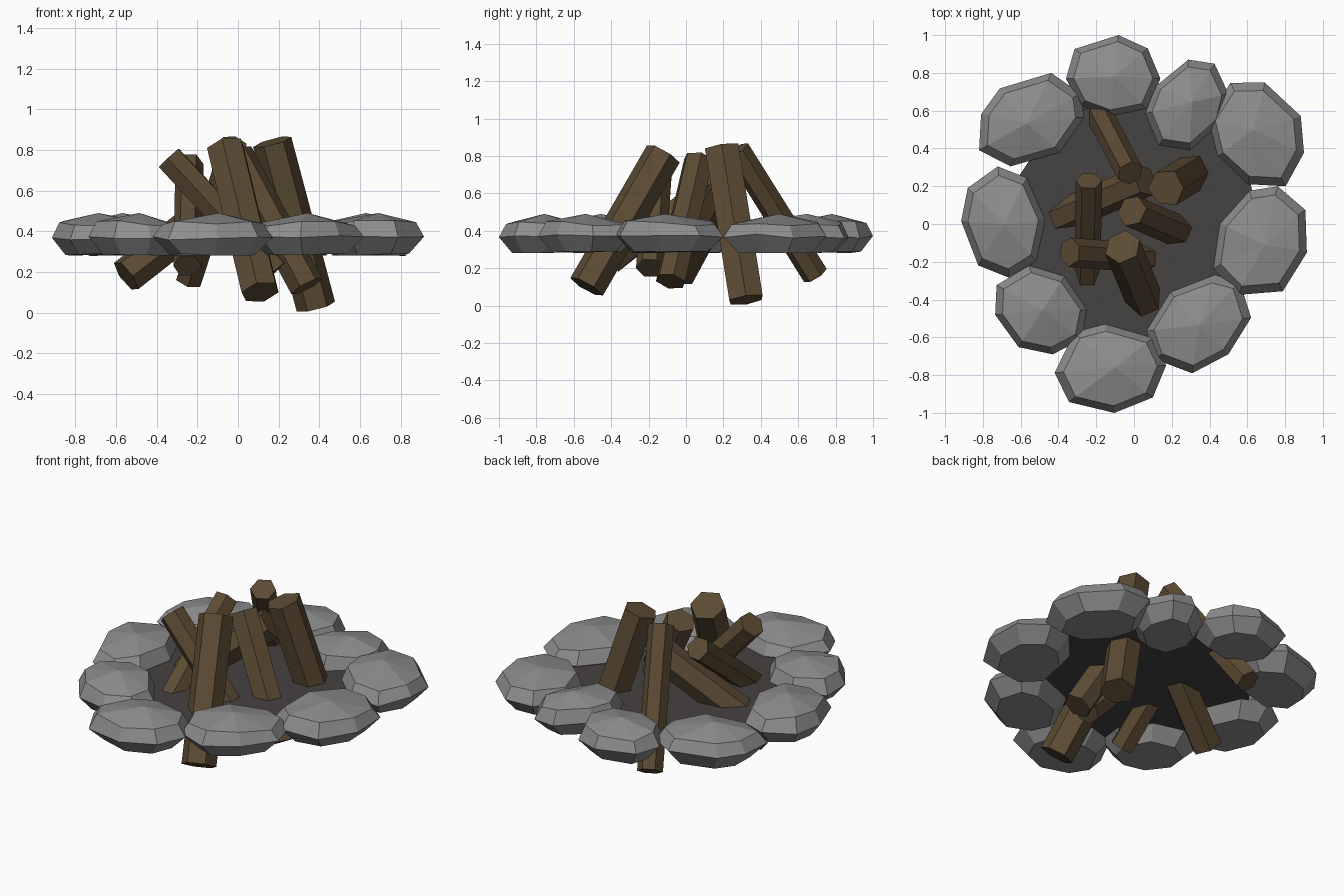
import bpy, bmesh, random
from math import cos, sin, pi, radians
from mathutils import Vector

if "Cube" in bpy.data.objects:
    bpy.data.objects.remove(bpy.data.objects["Cube"])

random.seed(4)


def material(name, rgb):
    m = bpy.data.materials.new(name)
    m.diffuse_color = (*rgb, 1)
    m.use_nodes = True
    m.node_tree.nodes["Principled BSDF"].inputs["Base Color"].default_value = m.diffuse_color
    return m


bark = material("bark", (0.105, 0.07, 0.034))
rock = material("rock", (0.27, 0.27, 0.27))
ash = material("ash", (0.062, 0.054, 0.054))


def finish(bm, name, mat):
    me = bpy.data.meshes.new(name)
    bmesh.ops.recalc_face_normals(bm, faces=bm.faces)
    bm.to_mesh(me)
    bm.free()
    me.materials.append(mat)
    ob = bpy.data.objects.new(name, me)
    bpy.context.collection.objects.link(ob)


def loft(bm, rings):
    for lo, hi in zip(rings, rings[1:]):
        n = len(lo)
        for i in range(n):
            j = (i + 1) % n
            bm.faces.new((lo[i], lo[j], hi[j], hi[i]))


def stone(name, x0, x1, y0, y1, aspect, rot):
    """Flat faceted boulder whose widest ring fills the given rectangle."""
    n, pts = 8, []
    for i in range(n):
        a = 2 * pi * (i + random.uniform(-0.15, 0.15)) / n
        r = random.uniform(0.95, 1.05)
        p = Vector((aspect * r * cos(a), r * sin(a)))
        c, s = cos(radians(rot)), sin(radians(rot))
        pts.append(Vector((p.x * c - p.y * s, p.x * s + p.y * c)))
    lx, hx = min(p.x for p in pts), max(p.x for p in pts)
    ly, hy = min(p.y for p in pts), max(p.y for p in pts)
    pts = [Vector((x0 + (p.x - lx) / (hx - lx) * (x1 - x0),
                   y0 + (p.y - ly) / (hy - ly) * (y1 - y0))) for p in pts]
    mid = Vector(((x0 + x1) / 2, (y0 + y1) / 2))
    bm = bmesh.new()
    rings = []
    for scale, z, wob in ((0.7, 0.285, 0.006), (1, 0.37, 0.012), (0.84, 0.44, 0.014)):
        rings.append([bm.verts.new((*(mid + (p - mid) * scale),
                                    z + random.uniform(-wob, wob))) for p in pts])
    loft(bm, rings)
    bm.faces.new(rings[0][::-1])
    top = bm.verts.new((mid.x + random.uniform(-0.03, 0.03),
                        mid.y + random.uniform(-0.03, 0.03), 0.49))
    for i in range(n):
        bm.faces.new((rings[2][i], rings[2][(i + 1) % n], top))
    finish(bm, name, rock)


def log(name, top, bottom, radius):
    """Six-sided log between two end centres."""
    top, bottom = Vector(top), Vector(bottom)
    d = (top - bottom).normalized()
    u = d.cross(Vector((0, 0, 1))).normalized()
    v = d.cross(u)
    radii = [radius * random.uniform(0.95, 1.05) for _ in range(6)]
    bm = bmesh.new()
    rings = [[bm.verts.new(c + r * (u * cos(i * pi / 3) + v * sin(i * pi / 3)))
              for i, r in enumerate(radii)] for c in (bottom, top)]
    loft(bm, rings)
    bm.faces.new(rings[0][::-1])
    bm.faces.new(rings[1])
    finish(bm, name, bark)


# Ring of stones: x range, y range, elongation, rotation
stones = [
    (-0.36, 0.14, 0.57, 1.00, 1.10, 0),
    (0.06, 0.50, 0.39, 0.87, 1.25, 55),
    (0.39, 0.90, 0.20, 0.75, 1.15, 120),
    (0.42, 0.915, -0.375, 0.20, 1.25, 70),
    (0.06, 0.62, -0.79, -0.27, 1.35, 40),
    (-0.42, 0.17, -1.00, -0.53, 1.25, 0),
    (-0.735, -0.245, -0.69, -0.22, 1.20, -35),
    (-0.915, -0.47, -0.285, 0.305, 1.30, 95),
    (-0.82, -0.265, 0.305, 0.80, 1.30, 35),
]
for i, s in enumerate(stones, 1):
    stone(f"stone_{i}", *s)

# Leaning logs: top centre, bottom centre, radius
logs = [
    ((-0.02, 0.27, 0.83), (-0.24, 0.69, 0.16), 0.070),
    ((0.17, 0.19, 0.84), (0.385, 0.32, 0.03), 0.100),
    ((-0.01, 0.07, 0.78), (0.34, -0.08, 0.13), 0.085),
    ((-0.06, -0.12, 0.81), (0.11, -0.53, 0.10), 0.097),
    ((-0.34, -0.15, 0.76), (0.18, -0.19, 0.20), 0.075),
    ((0.06, 0.23, 0.66), (-0.55, -0.03, 0.18), 0.090),
    ((-0.24, 0.23, 0.73), (-0.25, -0.40, 0.23), 0.070),
]
for i, l in enumerate(logs, 1):
    log(f"log_{i}", *l)

# Thin ash bed inside the ring
bm = bmesh.new()
bmesh.ops.create_circle(bm, cap_ends=True, segments=16, radius=0.66)
for v in bm.verts:
    v.co.z = 0.37
finish(bm, "ash_bed", ash)
